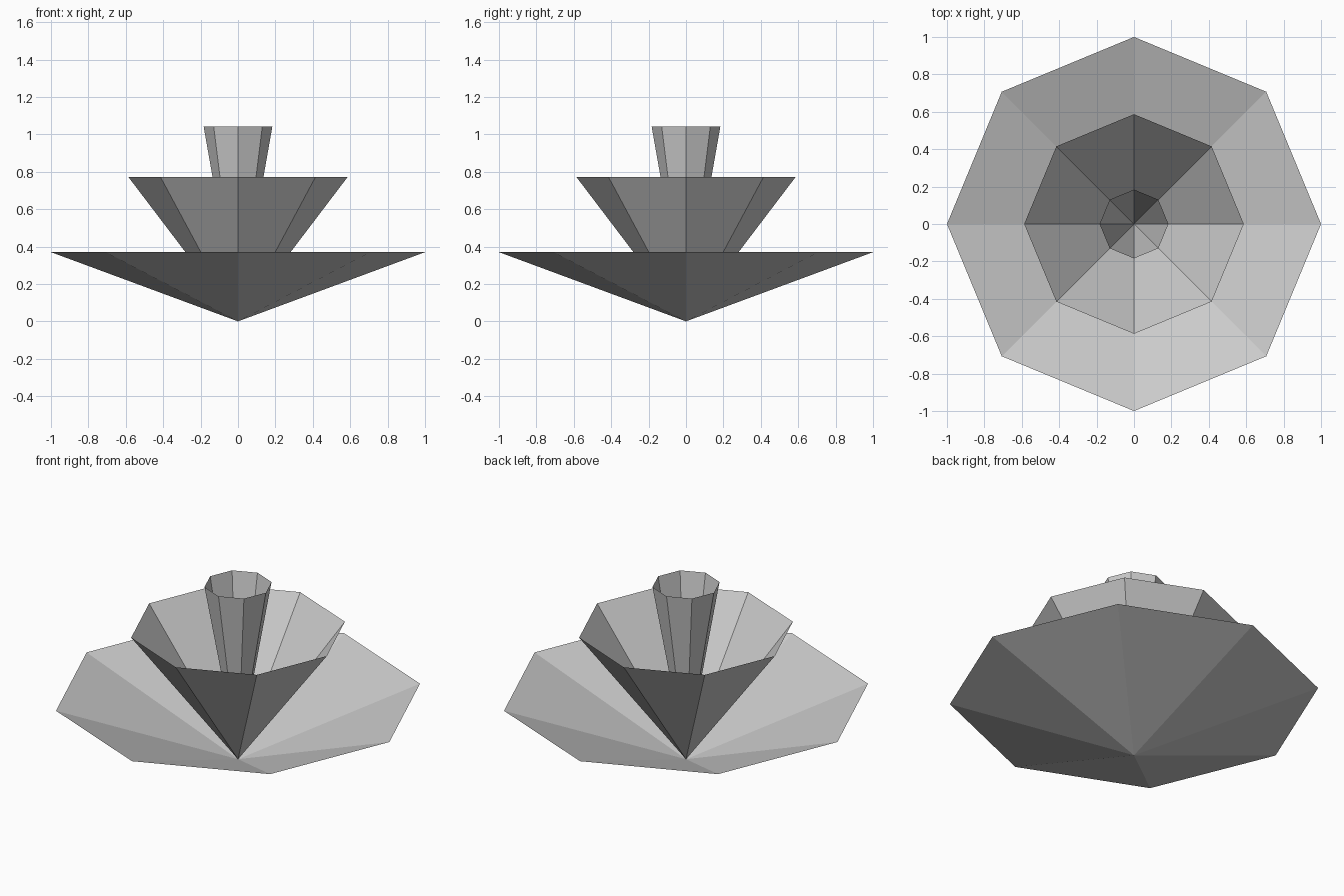
import bpy
import bmesh
from math import cos, sin, pi

if "Cube" in bpy.data.objects:
    bpy.data.objects.remove(bpy.data.objects["Cube"])

SIDES = 8


def petal_cone(name, radius, height):
    """Open, upturned eight-sided cone with its tip at the origin."""
    bm = bmesh.new()
    tip = bm.verts.new((0, 0, 0))
    rim = [bm.verts.new((radius * cos(2 * pi * i / SIDES),
                         radius * sin(2 * pi * i / SIDES), height))
           for i in range(SIDES)]
    for i in range(SIDES):
        bm.faces.new((tip, rim[(i + 1) % SIDES], rim[i]))
    mesh = bpy.data.meshes.new(name)
    bm.to_mesh(mesh)
    bm.free()
    obj = bpy.data.objects.new(name, mesh)
    bpy.context.collection.objects.link(obj)
    return obj


# Three nested cones, wide and shallow to narrow and tall
petal_cone("outer_cone", 1.0, 0.37)
petal_cone("middle_cone", 0.587, 0.773)
petal_cone("inner_cone", 0.184, 1.043)
